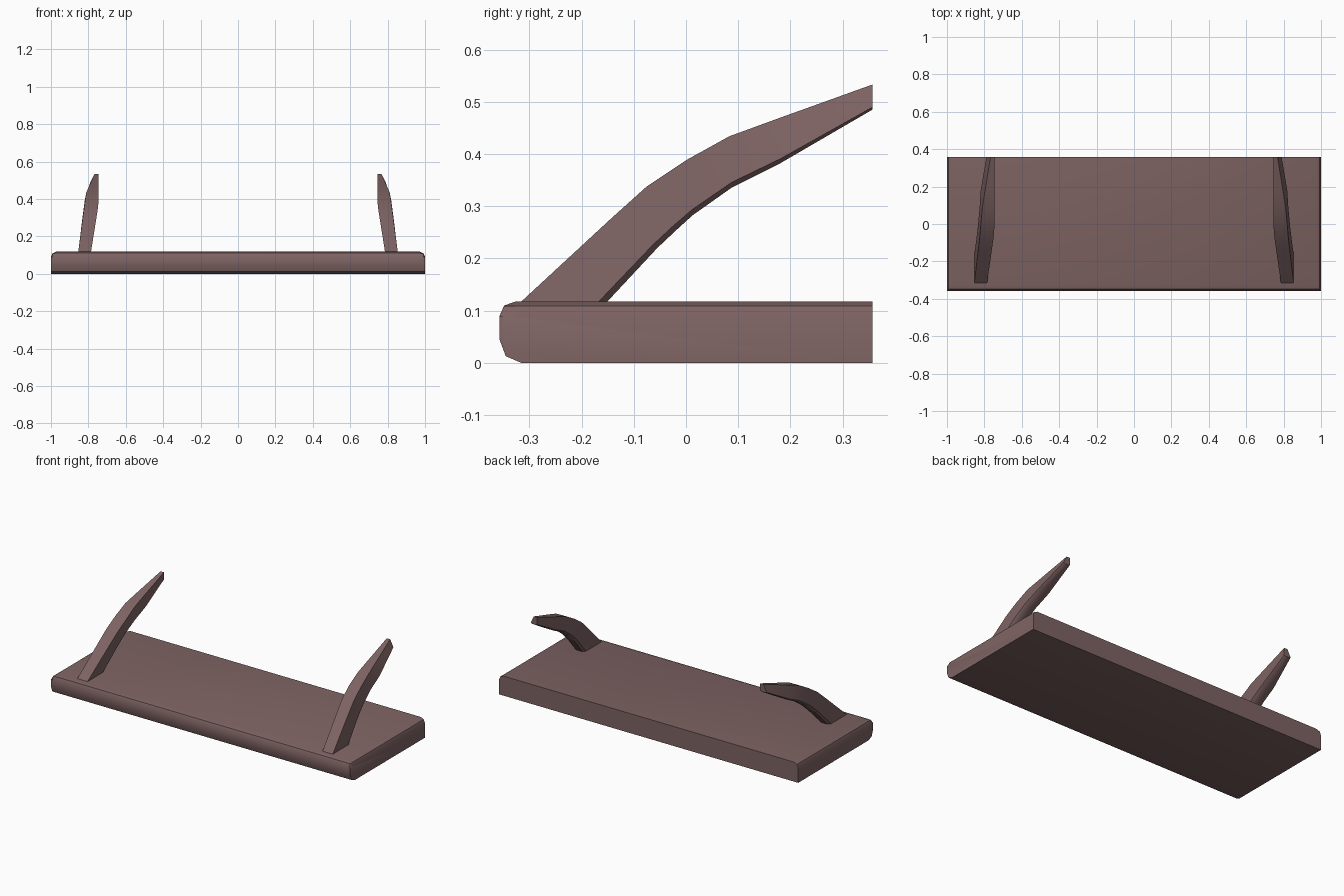
import bpy, bmesh, math

if "Cube" in bpy.data.objects:
    bpy.data.objects.remove(bpy.data.objects["Cube"])

mat = bpy.data.materials.new("dusty_brown")
mat.diffuse_color = (0.21, 0.125, 0.125, 1)
mat.use_nodes = True
mat.node_tree.nodes["Principled BSDF"].inputs["Base Color"].default_value = mat.diffuse_color


def loft(name, rings):
    """Skin a list of equal-length rings and cap both ends."""
    bm = bmesh.new()
    loops = [[bm.verts.new(p) for p in ring] for ring in rings]
    n = len(loops[0])
    for a, b in zip(loops, loops[1:]):
        for i in range(n):
            j = (i + 1) % n
            bm.faces.new((a[i], a[j], b[j], b[i]))
    bm.faces.new(loops[0])
    bm.faces.new(loops[-1][::-1])
    bmesh.ops.recalc_face_normals(bm, faces=bm.faces)
    me = bpy.data.meshes.new(name)
    bm.to_mesh(me)
    bm.free()
    me.materials.append(mat)
    ob = bpy.data.objects.new(name, me)
    bpy.context.collection.objects.link(ob)
    bpy.ops.object.select_all(action='DESELECT')
    ob.select_set(True)
    bpy.context.view_layer.objects.active = ob
    bpy.ops.object.shade_smooth_by_angle(angle=math.radians(40))
    return ob


def interp(z, table):
    for (z0, x0), (z1, x1) in zip(table, table[1:]):
        if z <= z1:
            return x0 + (x1 - x0) * (z - z0) / (z1 - z0)
    return table[-1][1]


# Board: rounded front edge, top rounded off at both ends
profile = [(0.357, 0), (-0.315, 0), (-0.345, 0.013), (-0.357, 0.045),
           (-0.357, 0.09), (-0.348, 0.11), (-0.325, 0.118), (0.357, 0.118)]
ends = [(1.0, 0.09), (0.992, 0.109), (0.972, 0.118)]
stations = [(-x, c) for x, c in ends] + ends[::-1]
loft("board", [[(x, y, min(z, cap)) for y, z in profile] for x, cap in stations])

# Arms: swept-back curve, leaning inward with height
upper = [(-0.317, 0.116), (-0.145, 0.275), (-0.075, 0.338), (0.0, 0.388),
         (0.083, 0.434), (0.19, 0.473), (0.357, 0.533)]
lower = [(-0.152, 0.116), (-0.055, 0.22), (-0.02, 0.253), (0.013, 0.283),
         (0.088, 0.336), (0.18, 0.382), (0.357, 0.485)]
inner = [(0.11, 0.787), (0.375, 0.745), (0.54, 0.745)]
outer = [(0.11, 0.855), (0.43, 0.813), (0.52, 0.774), (0.54, 0.764)]


def arm(name, side):
    rings = []
    for (uy, uz), (ly, lz) in zip(upper, lower):
        # start of the eased lower edge
        ey, ez = ly + (uy - ly) * 0.1, lz + (uz - lz) * 0.1
        if lz < 0.12:
            ez = lz
        ui, uo = interp(uz, inner), interp(uz, outer)
        li, lo = interp(lz, inner), interp(lz, outer)
        rings.append([(side * x, y, z) for x, y, z in (
            (ui, uy, uz), (uo, uy, uz), (lo, ey, ez),
            (lo - 0.012, ly, lz), (li + 0.012, ly, lz), (li, ey, ez))])
    return loft(name, rings)


arm("left_arm", -1)
arm("right_arm", 1)
